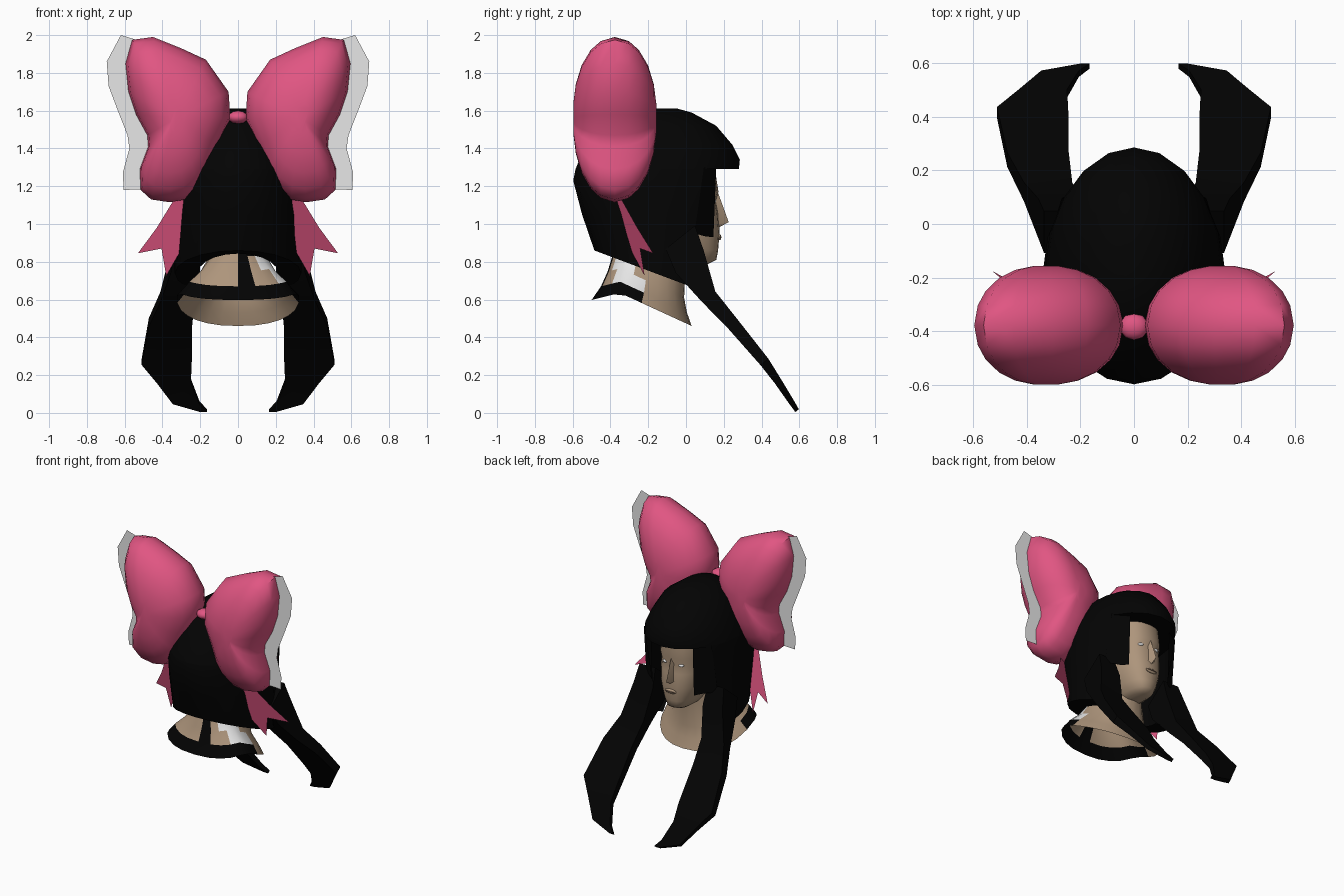
import bpy, bmesh, math

if "Cube" in bpy.data.objects:
    bpy.data.objects.remove(bpy.data.objects["Cube"])


def material(name, rgb):
    m = bpy.data.materials.new(name)
    m.diffuse_color = (*rgb, 1)
    m.use_nodes = True
    m.node_tree.nodes["Principled BSDF"].inputs["Base Color"].default_value = m.diffuse_color
    return m


BLACK = material("hair black", (0.001, 0.001, 0.001))
PINK = material("ribbon pink", (0.75, 0.092, 0.225))
WHITE = material("frill white", (0.8, 0.8, 0.8))
SKIN = material("skin", (0.42, 0.30, 0.20))
BROWN = material("mouth brown", (0.12, 0.07, 0.05))


def build(name, verts, faces, mats, smooth=None, rule=None, fix=True):
    me = bpy.data.meshes.new(name)
    me.from_pydata([tuple(v) for v in verts], [], faces)
    ob = bpy.data.objects.new(name, me)
    bpy.context.collection.objects.link(ob)
    for m in mats:
        me.materials.append(m)
    if fix:
        bm = bmesh.new()
        bm.from_mesh(me)
        bmesh.ops.recalc_face_normals(bm, faces=bm.faces)
        bm.to_mesh(me)
        bm.free()
    if rule:
        for p in me.polygons:
            p.material_index = rule(p.center)
    if smooth:
        bpy.ops.object.select_all(action='DESELECT')
        ob.select_set(True)
        bpy.context.view_layer.objects.active = ob
        bpy.ops.object.shade_smooth_by_angle(angle=math.radians(smooth))
    return ob


def ball(name, location, scale, mat, segments=12, rings=8):
    bpy.ops.mesh.primitive_uv_sphere_add(segments=segments, ring_count=rings, radius=1, location=location)
    ob = bpy.context.object
    ob.name = name
    ob.scale = scale
    ob.data.materials.append(mat)
    bpy.ops.object.shade_smooth_by_angle(angle=math.radians(60))


def loft(rows, closed=True, cap_start=False, cap_end=False):
    n = len(rows[0])
    verts = [v for r in rows for v in r]
    faces = []
    for i in range(len(rows) - 1):
        for j in range(n if closed else n - 1):
            k = (j + 1) % n
            faces.append((i*n + j, i*n + k, (i+1)*n + k, (i+1)*n + j))
    if cap_start:
        faces.append(tuple(range(n)))
    if cap_end:
        faces.append(tuple(range((len(rows)-1)*n, len(rows)*n)))
    return verts, faces


def oval(z, yf, yb, hw, n=20, e=1.0, first=0, last=None, taper=0.0):
    """Horizontal oval; index 0 points to +y. z may be a function of y."""
    c, a = (yf + yb) / 2, (yf - yb) / 2
    pts = []
    for i in range(first, n if last is None else last + 1):
        t = 2 * math.pi * i / n
        s, k = math.sin(t), math.cos(t)
        y = c + a * math.copysign(abs(k) ** e, k)
        x = hw * math.copysign(abs(s) ** e, s) * (1 - taper * max(0, y + 0.33))
        pts.append((x, y, z(y) if callable(z) else z))
    return pts


# hair: domed cap with fringe
cap_rows = [(1.612, -0.05, -0.2, 0.035), (1.59, 0.03, -0.31, 0.11), (1.52, 0.16, -0.42, 0.21),
            (1.42, 0.245, -0.51, 0.27), (1.34, 0.285, -0.565, 0.305), (1.29, 0.28, -0.585, 0.32)]
build("hair_cap", *loft([oval(*r) for r in cap_rows], cap_start=True, cap_end=True), [BLACK], 50)

# hair: long back and sides, open at the face, hem sloping to the front with a lip turned inward
hem = lambda y: 0.86 - 0.375 * (y + 0.485)
skirt = [(1.29, 0.28, -0.585, 0.32), (1.23, 0.265, -0.597, 0.33), (1.05, 0.218, -0.55, 0.338),
         (hem, 0.163, -0.485, 0.335), (hem, 0.13, -0.44, 0.215)]
build("hair_back", *loft([oval(*r, first=3, last=17) for r in skirt], closed=False), [BLACK], 50)

# long front locks: x inner, x outer, y, z, half thickness
lock = [(0.21, 0.335, -0.03, 0.93, 0.10), (0.20, 0.356, 0.02, 0.80, 0.095), (0.23, 0.41, 0.12, 0.615, 0.045),
        (0.243, 0.472, 0.24, 0.48, 0.035), (0.245, 0.51, 0.415, 0.27, 0.027),
        (0.25, 0.43, 0.485, 0.17, 0.02), (0.205, 0.345, 0.56, 0.055, 0.015), (0.165, 0.2, 0.588, 0.012, 0.012)]
# bow wing outline and matching frill strip, in x and z
wing = [(0.04, 1.56), (0.05, 1.70), (0.17, 1.87), (0.30, 1.93), (0.45, 1.99), (0.56, 1.975), (0.595, 1.85),
        (0.58, 1.70), (0.54, 1.58), (0.48, 1.47), (0.475, 1.41), (0.52, 1.29), (0.515, 1.18), (0.46, 1.13),
        (0.36, 1.115), (0.28, 1.13), (0.20, 1.19), (0.15, 1.27), (0.10, 1.41)]
frill_in = [(0.52, 1.97), (0.56, 1.85), (0.55, 1.70), (0.50, 1.58), (0.45, 1.47), (0.45, 1.40),
            (0.49, 1.28), (0.49, 1.185)]
frill_out = [(0.62, 2.0), (0.695, 1.86), (0.685, 1.73), (0.64, 1.61), (0.585, 1.47), (0.575, 1.40),
             (0.61, 1.27), (0.605, 1.18)]
tail = [(0.27, 1.17), (0.32, 1.16), (0.43, 0.98), (0.53, 0.845), (0.405, 0.87), (0.38, 0.725), (0.28, 0.90)]
BOW_Y, CX, CZ = -0.377, 0.33, 1.56

for s, side in ((1, "right"), (-1, "left")):
    rows = []
    for xi, xo, y, z, t in lock:
        dy, dz = 0.78 * t, 0.62 * t
        rows.append([(s*xi, y-dy, z-dz), (s*xo, y-dy, z-dz), (s*xo, y+dy, z+dz), (s*xi, y+dy, z+dz)])
    build("front_lock_" + side, *loft(rows, cap_start=True, cap_end=True), [BLACK], 40)

    # short hair panel framing the face
    panel = [(0.165, 0.16, 1.30), (0.27, 0.095, 1.30), (0.285, 0.045, 0.95), (0.20, 0.10, 0.935),
             (0.165, 0.145, 0.93)]
    build("face_framing_hair_" + side, [(s*x, y, z) for x, y, z in panel], [tuple(range(5))], [BLACK], fix=False)

    # puffed bow wing: outline shrunk toward its middle while bulging out in y
    scales = (0.18, 0.42, 0.65, 0.84, 0.95)
    bulge = [(k, 0.222 * math.sqrt(1 - k ** 2.3)) for k in scales]
    levels = bulge + [(1.0, 0.0)] + [(k, -h) for k, h in reversed(bulge)]
    rows = [[(s * (CX + (x-CX)*k), BOW_Y + h, CZ + (z-CZ)*k) for x, z in wing] for k, h in levels]
    build("bow_wing_" + side, *loft(rows, cap_start=True, cap_end=True), [PINK], 60)

    # flat frill in the middle plane of the wing
    rows = [[(s*x, BOW_Y, z) for x, z in row] for row in (frill_in, frill_out)]
    build("bow_frill_" + side, *loft(rows, closed=False), [WHITE])

    # notched ribbon tail
    pts = [(s*x, -0.36 + 0.25*(1.13 - z) + 0.5*(x - 0.3), z) for x, z in tail]
    build("ribbon_tail_" + side, pts, [tuple(range(len(pts)))], [PINK], fix=False)

    # eye
    ball("eye_" + side, (s*0.062, 0.141, 1.12), (0.02, 0.018, 0.012), WHITE)

# bow knot
ball("bow_knot", (0, -0.382, 1.565), (0.055, 0.05, 0.035), PINK, 10, 6)

# head
head = [(0.785, 0.11, -0.10, 0.05), (0.81, 0.16, -0.18, 0.085), (0.86, 0.17, -0.25, 0.115),
        (0.91, 0.174, -0.28, 0.135), (0.96, 0.178, -0.30, 0.15), (1.06, 0.17, -0.34, 0.165),
        (1.12, 0.158, -0.36, 0.168), (1.17, 0.172, -0.36, 0.17), (1.31, 0.15, -0.36, 0.17)]
build("head", *loft([oval(*r, n=24, e=0.8) for r in head], cap_start=True, cap_end=True), [SKIN], 60)

# nose, lips and mouth line
build("nose", [(0, 0.168, 1.17), (0, 0.226, 1.01), (0.03, 0.155, 1.0), (-0.03, 0.155, 1.0),
               (0, 0.17, 0.98), (0.012, 0.15, 1.16), (-0.012, 0.15, 1.16)],
      [(0, 1, 2, 5), (0, 6, 3, 1), (1, 4, 2), (1, 3, 4)], [SKIN], 60)
ball("lips", (0, 0.176, 0.93), (0.045, 0.011, 0.016), SKIN)
ball("mouth_line", (0, 0.184, 0.93), (0.04, 0.005, 0.003), BROWN)


# neck and open-bottomed bust with a dark collar and a pale patch
def rim(y):
    return 0.635 - 0.46 * max(0, y + 0.35) - 0.25 * max(0, -0.35 - y)


def bust_colour(c):
    if c.z < rim(c.y) + 0.06 and c.y < -0.2:
        return 1
    if c.x > 0.08 and -0.38 < c.y < -0.25 and 0.66 < c.z < 0.82:
        return 2
    if 0 < c.x < 0.08 and c.y < -0.3 and c.z > 0.7:
        return 1
    return 0


bust = [(0.95, 0.02, -0.34, 0.13), (0.83, 0.0, -0.39, 0.16),
        (lambda y: rim(y) + 0.13, -0.01, -0.415, 0.22),
        (lambda y: rim(y) + 0.06, 0.005, -0.45, 0.29), (rim, 0.03, -0.50, 0.335)]
build("neck_and_bust", *loft([oval(*r, n=24, e=0.85, taper=0.4) for r in bust]), [SKIN, BLACK, WHITE], 60,
      bust_colour)
